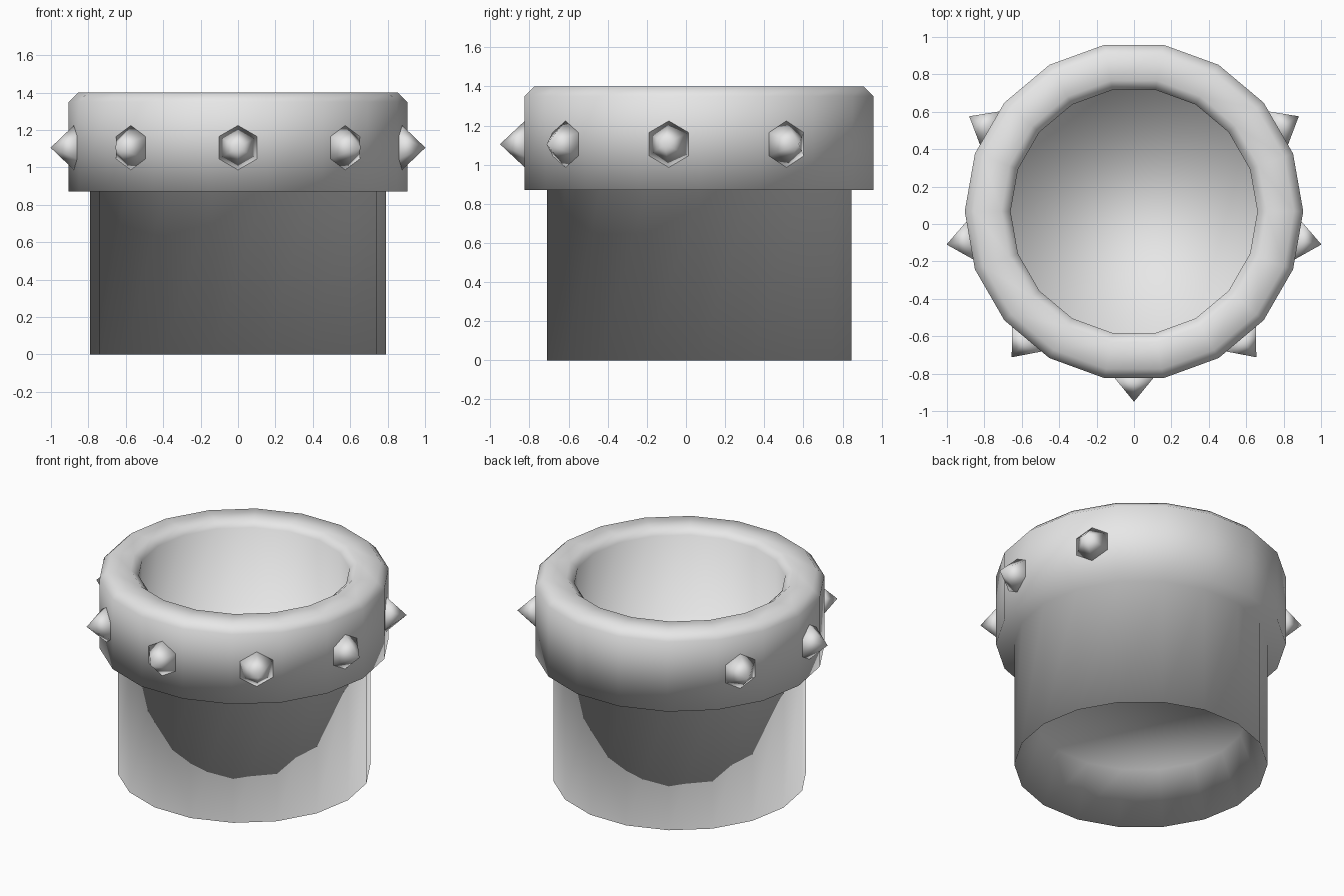
import bpy, bmesh, math
from mathutils import Vector, Matrix

cube = bpy.data.objects.get("Cube")
if cube:
    bpy.data.objects.remove(cube, do_unlink=True)

CENTRE = Vector((0, 0.067, 0))
SIDES = 18

grey = bpy.data.materials.new("plain_grey")
grey.use_nodes = True
colour = (0.8, 0.8, 0.8, 1)
grey.diffuse_color = colour
grey.node_tree.nodes["Principled BSDF"].inputs["Base Color"].default_value = colour


def finish(name, bm):
    """Turn a bmesh into a smooth grey object."""
    bmesh.ops.recalc_face_normals(bm, faces=bm.faces)
    for face in bm.faces:
        face.smooth = True
    mesh = bpy.data.meshes.new(name)
    bm.to_mesh(mesh)
    bm.free()
    mesh.materials.append(grey)
    obj = bpy.data.objects.new(name, mesh)
    bpy.context.collection.objects.link(obj)
    return obj


def lathe(name, profile):
    """Sweep (radius, height) points around z and cap both ends."""
    bm = bmesh.new()
    rings = []
    for r, z in profile:
        angles = [math.tau * i / SIDES for i in range(SIDES)]
        rings.append([bm.verts.new((r * math.cos(a), r * math.sin(a), z)) for a in angles])
    for low, high in zip(rings, rings[1:]):
        for i in range(SIDES):
            j = (i + 1) % SIDES
            bm.faces.new((low[i], low[j], high[j], high[i]))
    bm.faces.new(rings[0])
    bm.faces.new(rings[-1])
    obj = finish(name, bm)
    obj.location = CENTRE
    return obj


# Hollow shaft with a thick collar: underside recess, outer wall, collar, inner well
lathe("collared_shaft", [
    (0.66, 0.34), (0.79, 0.0), (0.79, 0.87),
    (0.905, 0.87), (0.905, 1.35), (0.855, 1.4),
    (0.71, 1.4), (0.66, 1.36), (0.66, 0.82),
])

# Six-sided studs on the collar, with the back left bare
for k in range(-3, 4):
    angle = math.radians(-90 + 40 * k)
    out = Vector((math.cos(angle), math.sin(angle), 0))
    bm = bmesh.new()
    bmesh.ops.create_cone(bm, cap_ends=True, segments=6, radius1=0.127,
                          radius2=0, depth=0.135)
    bmesh.ops.remove_doubles(bm, verts=bm.verts, dist=0.001)
    stud = finish(f"stud_{k + 4}", bm)
    # Cone axis points outward, one base corner points sideways
    side = Vector((0, 0, 1)).cross(out)
    turn = Matrix((side, out.cross(side), out)).transposed()
    stud.matrix_world = Matrix.Translation(CENTRE + out * 0.95 + Vector((0, 0, 1.105))) @ turn.to_4x4()
